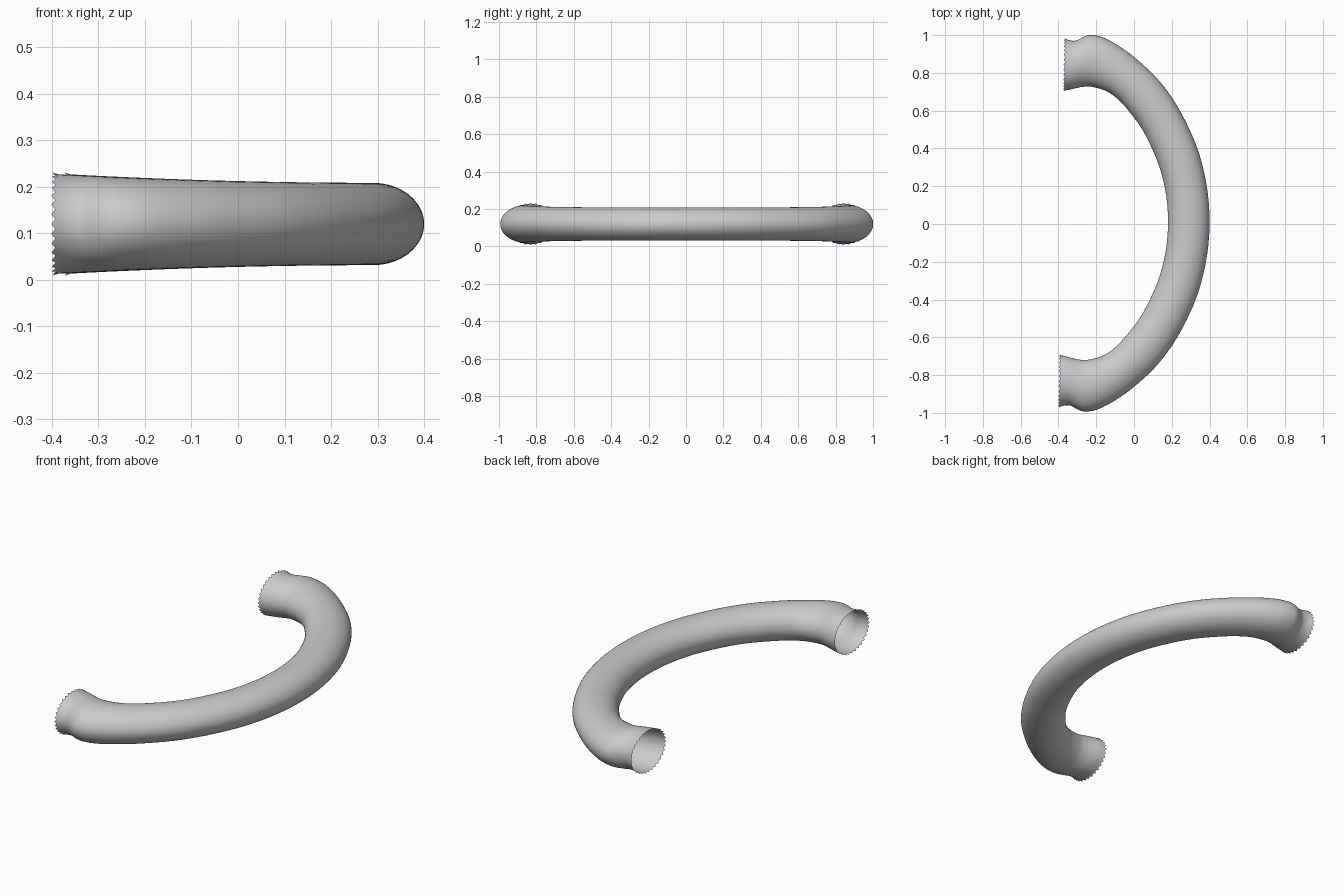
import bpy, bmesh, math
from mathutils import Vector, Matrix

cube = bpy.data.objects.get("Cube")
if cube:
    bpy.data.objects.remove(cube, do_unlink=True)

SIDES = 64      # segments around the tube
STEPS = 6       # rings between neighbouring stations
MID_Z = 0.12
TILT = Matrix.Rotation(-0.0155, 2)

grey = bpy.data.materials.new("plain_grey")
grey.use_nodes = True
colour = (0.6, 0.6, 0.6, 1)
grey.diffuse_color = colour
grey.node_tree.nodes["Principled BSDF"].inputs["Base Color"].default_value = colour

# Half of the arch, middle to collar: outer x, outer y, inner x, inner y
half_arch = [
    (0.4, 0, 0.18, 0), (0.383, 0.2, 0.17, 0.14), (0.331, 0.4, 0.138, 0.28),
    (0.236, 0.6, 0.085, 0.41), (0.13, 0.75, 0.03, 0.51),
    (0.01, 0.865, -0.035, 0.595), (-0.09, 0.938, -0.09, 0.655),
    (-0.18, 0.985, -0.155, 0.7), (-0.245, 0.997, -0.235, 0.723),
    (-0.285, 0.985, -0.28, 0.722), (-0.32, 0.967, -0.315, 0.715),
    (-0.35, 0.966, -0.35, 0.706), (-0.378, 0.974, -0.378, 0.701)]
half_arch = [Vector(p) for p in half_arch]
mirrored = [Vector((p[0], -p[1], p[2], -p[3])) for p in half_arch[:0:-1]]
controls = mirrored + half_arch


def smooth_path(points):
    """Smooth curve through all points."""
    padded = [2 * points[0] - points[1]] + points + [2 * points[-1] - points[-2]]
    path = []
    for a, b, c, d in zip(padded, padded[1:], padded[2:], padded[3:]):
        for i in range(STEPS):
            t = i / STEPS
            path.append(b + (c - a) * t / 2
                        + (2 * a - 5 * b + 4 * c - d) * t ** 2 / 2
                        + (3 * b - a - 3 * c + d) * t ** 3 / 2)
    return path + [points[-1]]


# Tube swept along the arch, open at both ends
stations = smooth_path(controls)
bm = bmesh.new()
rings = []
for n, station in enumerate(stations):
    outer, inner = Vector(station[:2]), Vector(station[2:])
    middle, reach = (outer + inner) / 2, (outer - inner) / 2
    half = 0.0885 + 0.0185 * ((0.29 - middle.x) / 0.67) ** 2
    at_rim = n in (0, len(stations) - 1)
    ring = []
    for k in range(SIDES):
        a = math.tau * k / SIDES
        # Ragged, slightly flared rim on the two open ends
        tooth = at_rim and k % 2 == 0
        flare = 1.04 if tooth else 1
        p = middle + reach * flare * math.cos(a)
        if tooth:
            p.x -= 0.008
        p = TILT @ p
        ring.append(bm.verts.new((p.x, p.y, MID_Z + half * flare * math.sin(a))))
    rings.append(ring)
for r0, r1 in zip(rings, rings[1:]):
    for k in range(SIDES):
        j = (k + 1) % SIDES
        bm.faces.new((r0[k], r0[j], r1[j], r1[k])).smooth = True
bmesh.ops.recalc_face_normals(bm, faces=bm.faces)

mesh = bpy.data.meshes.new("curved_tube_handle")
bm.to_mesh(mesh)
bm.free()
mesh.materials.append(grey)
handle = bpy.data.objects.new("curved_tube_handle", mesh)
bpy.context.collection.objects.link(handle)
